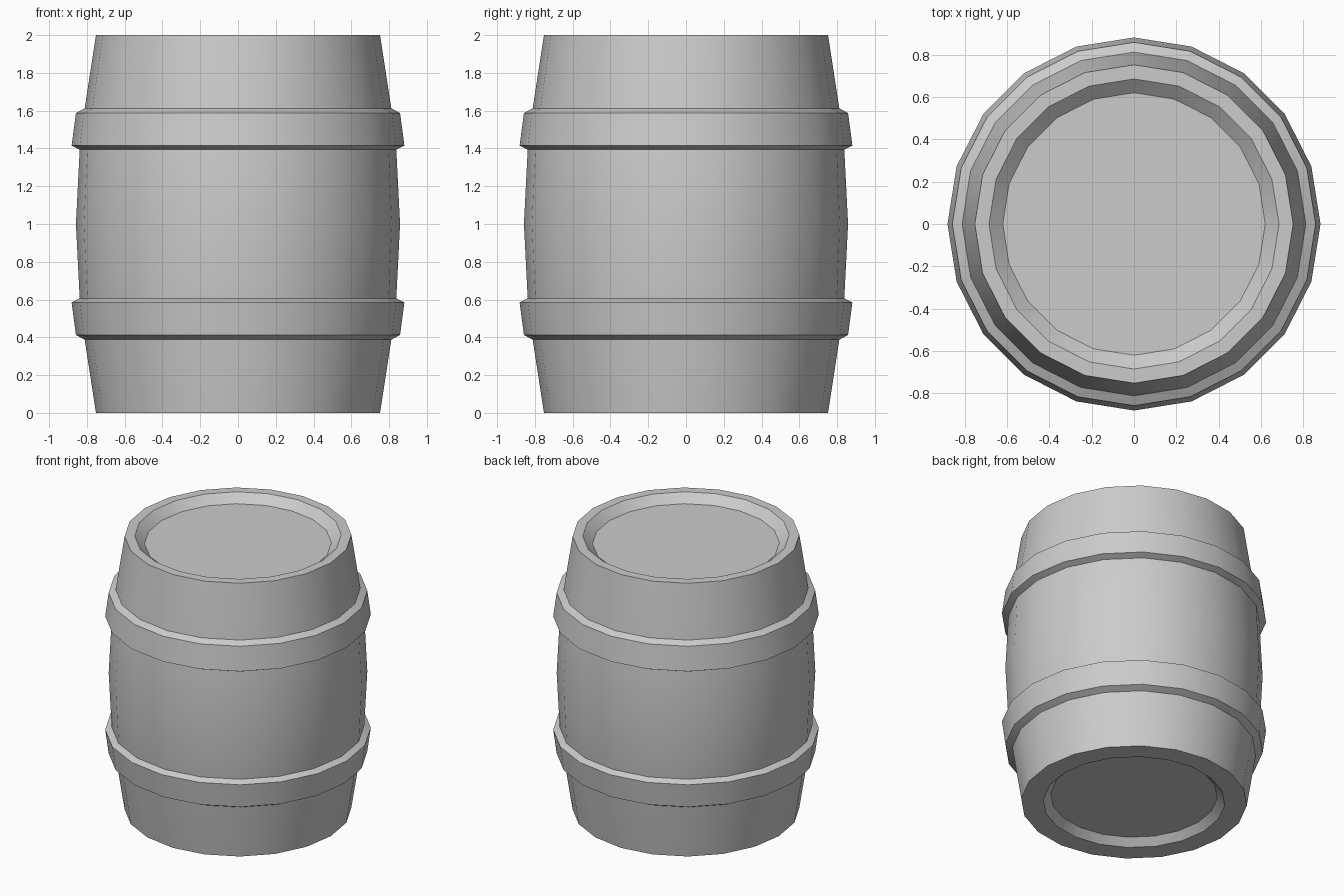
import bpy
import bmesh
from math import cos, sin, pi, radians

if "Cube" in bpy.data.objects:
    bpy.data.objects.remove(bpy.data.objects["Cube"])

SIDES = 20


def lathe(name, profile, cap=False):
    """Spin a (radius, z) profile, listed bottom to top, around z."""
    bm = bmesh.new()
    rings = [[bm.verts.new((r * cos(2 * pi * i / SIDES), r * sin(2 * pi * i / SIDES), z))
              for i in range(SIDES)] for r, z in profile]
    for low, high in zip(rings, rings[1:]):
        for i in range(SIDES):
            j = (i + 1) % SIDES
            bm.faces.new((low[i], low[j], high[j], high[i]))
    if cap:
        bm.faces.new(rings[0][::-1])
        bm.faces.new(rings[-1])
    mesh = bpy.data.meshes.new(name)
    bm.to_mesh(mesh)
    bm.free()
    obj = bpy.data.objects.new(name, mesh)
    bpy.context.collection.objects.link(obj)
    bpy.ops.object.select_all(action='DESELECT')
    obj.select_set(True)
    bpy.context.view_layer.objects.active = obj
    bpy.ops.object.shade_smooth_by_angle(angle=radians(30))
    return obj


def flip(profile):
    """Mirror a profile about the middle of the barrel."""
    return [(r, 2 - z) for r, z in reversed(profile)]


# Staves: bulging wall, with a recessed head at each end
upper_wall = [(0.838, 1.395), (0.812, 1.61), (0.752, 2.0)]
bottom_recess = [(0.555, 0.05), (0.605, 0.0)]
top_recess = [(0.685, 2.0), (0.62, 1.943)]
lathe("barrel_body",
      bottom_recess + flip(upper_wall) + [(0.858, 1.0)] + upper_wall + top_recess,
      cap=True)

# Hoops: bevelled bands whose edges meet the staves
hoop = [(0.837, 1.394), (0.881, 1.415), (0.858, 1.588), (0.811, 1.612)]
lathe("upper_hoop", hoop)
# The lower hoop widens upward, following the bulge
lathe("lower_hoop", flip(hoop))
